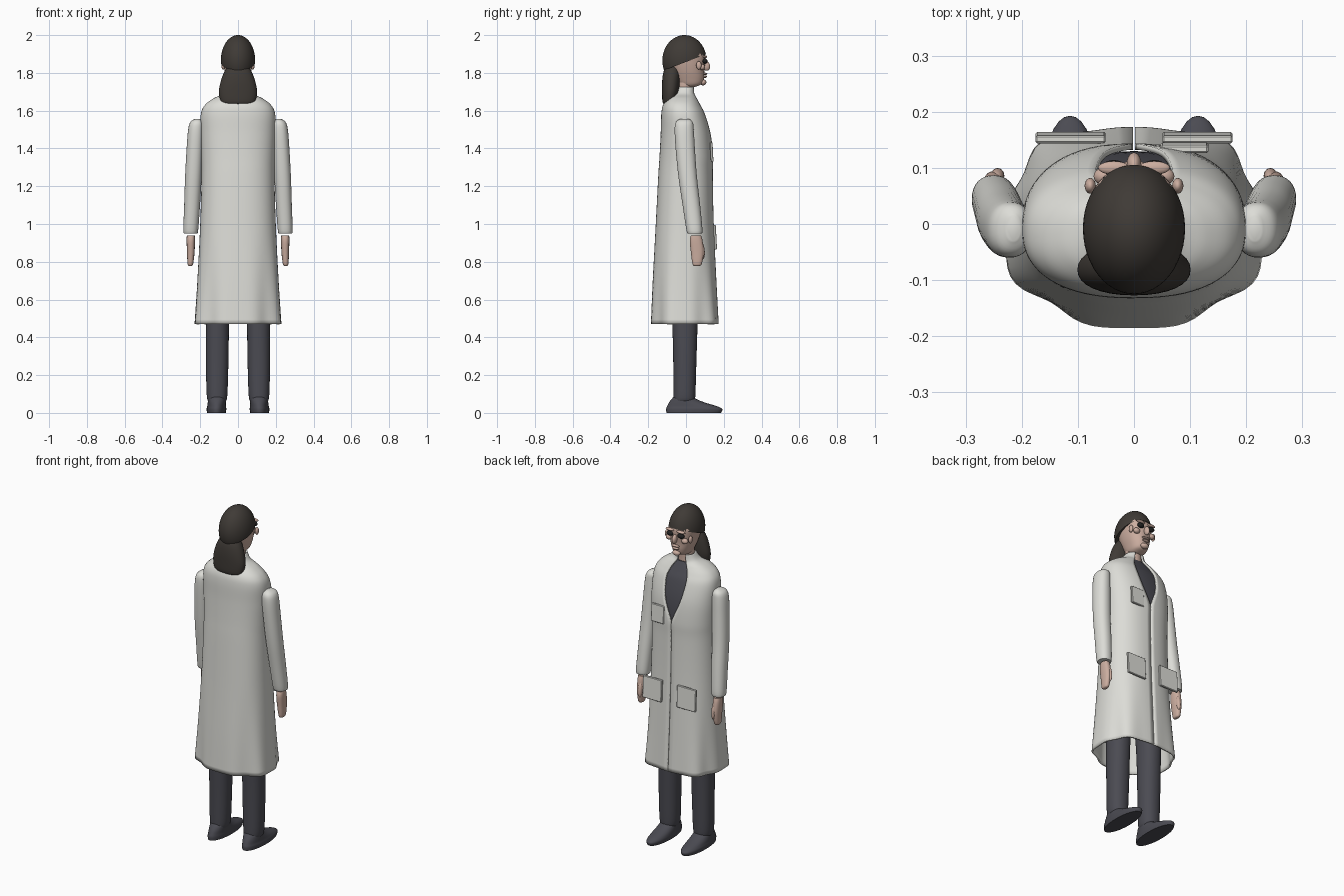
import bpy, bmesh, math
from mathutils import Matrix


def material(name, col):
    m = bpy.data.materials.new(name)
    m.diffuse_color = (*col, 1)
    return m


WHITE = material("cloth_white", (0.72, 0.72, 0.68))
DARK = material("cloth_dark", (0.07, 0.07, 0.085))
HAIR = material("hair_dark", (0.05, 0.043, 0.037))
SKIN = material("skin", (0.6, 0.42, 0.35))
BLACK = material("black", (0.015, 0.015, 0.015))


def finish(bm, name, mat, angle=50):
    me = bpy.data.meshes.new(name)
    bm.to_mesh(me)
    bm.free()
    me.shade_smooth()
    me.set_sharp_from_angle(angle=math.radians(angle))
    me.materials.append(mat)
    ob = bpy.data.objects.new(name, me)
    bpy.context.collection.objects.link(ob)
    return ob


def spline(keys, steps):
    """Catmull-Rom through tuples of numbers."""
    out = []
    for i in range(len(keys) - 1):
        p = [keys[max(i - 1, 0)], keys[i], keys[i + 1], keys[min(i + 2, len(keys) - 1)]]
        for s in range(steps):
            t = s / steps
            out.append([0.5 * (2 * b + (c - a) * t + (2 * a - 5 * b + 4 * c - d) * t * t
                               + (3 * b - a - 3 * c + d) * t ** 3) for a, b, c, d in zip(*p)])
    return out + [list(keys[-1])]


def loft(name, keys, mat, n=2.0, seg=32, steps=5, open_front=False, shape=None):
    """Keys bottom to top: z, centre x, half width, back y, front y, (front gap)."""
    bm = bmesh.new()
    rings = []
    for k in spline(keys, steps):
        z, cx, rx, y0, y1 = k[:5]
        rx = max(rx, 0.001)
        cy, ry = (y0 + y1) / 2, (y1 - y0) / 2
        gap = math.asin(min(0.9, max(k[5], 0.001) / rx)) if open_front else 0
        ring = []
        for j in range(seg + open_front):
            a = gap + (2 * math.pi - 2 * gap) * j / seg
            s, c = math.sin(a), math.cos(a)
            f = shape(a, z) if shape else 1
            ring.append(bm.verts.new((cx + f * rx * math.copysign(abs(s) ** (2 / n), s),
                                      cy + f * ry * math.copysign(abs(c) ** (2 / n), c), z)))
        rings.append(ring)
    for lo, hi in zip(rings, rings[1:]):
        for j in range(seg):
            q = (j + 1) % len(lo)
            bm.faces.new((lo[j], hi[j], hi[q], lo[q]))
    if not open_front:
        bm.faces.new(rings[0])
        bm.faces.new(rings[-1][::-1])
    return finish(bm, name, mat)


def blob(name, loc, size, mat, rot=0):
    bm = bmesh.new()
    bmesh.ops.create_uvsphere(bm, u_segments=20, v_segments=12, radius=1)
    bmesh.ops.transform(bm, verts=bm.verts, matrix=Matrix.Translation(loc)
                        @ Matrix.Rotation(rot, 4, 'X') @ Matrix.Diagonal((*size, 1)))
    return finish(bm, name, mat)


# Coat: open shell with a front gap and folds that deepen towards the hem
def folds(a, z):
    k = max(0, (1.0 - z) / 0.53) ** 1.5
    return 1 + k * (0.035 * math.cos(5 * a + math.pi) + 0.02 * math.cos(9 * a))


coat = loft("coat", [
    (0.47, 0, 0.23, -0.183, 0.176, 0), (0.70, 0, 0.215, -0.175, 0.162, 0),
    (1.00, 0, 0.20, -0.16, 0.147, 0), (1.25, 0, 0.193, -0.147, 0.142, 0),
    (1.36, 0, 0.195, -0.14, 0.143, 0.002), (1.48, 0, 0.199, -0.134, 0.132, 0.04),
    (1.58, 0, 0.197, -0.131, 0.105, 0.056), (1.63, 0, 0.175, -0.122, 0.08, 0.05),
    (1.665, 0, 0.13, -0.10, 0.06, 0.036), (1.69, 0, 0.078, -0.07, 0.047, 0.025),
    (1.725, 0, 0.052, -0.05, 0.045, 0.022)],
    WHITE, n=2.35, seg=72, steps=6, open_front=True, shape=folds)
mod = coat.modifiers.new("thickness", 'SOLIDIFY')
mod.thickness = 0.01
mod.offset = -1

# Shirt under the coat
loft("shirt", [(1.1, 0, 0.17, -0.12, 0.125), (1.36, 0, 0.175, -0.12, 0.13),
               (1.48, 0, 0.18, -0.115, 0.12), (1.58, 0, 0.175, -0.11, 0.093),
               (1.63, 0, 0.15, -0.1, 0.068), (1.68, 0, 0.07, -0.06, 0.04)], DARK, n=2.35)

# Patch pockets on the front
for name, x, z, w, h, y in (("hip_pocket_a", 0.113, 0.93, 0.125, 0.13, 0.154),
                            ("hip_pocket_b", -0.113, 0.93, 0.125, 0.13, 0.154),
                            ("chest_pocket", 0.09, 1.38, 0.085, 0.105, 0.136)):
    bm = bmesh.new()
    bmesh.ops.create_cube(bm, size=1)
    bmesh.ops.transform(bm, verts=bm.verts, matrix=Matrix.Translation((x, y, z))
                        @ Matrix.Rotation(0.05, 4, 'X') @ Matrix.Diagonal((w, 0.014, h, 1)))
    bmesh.ops.bevel(bm, geom=bm.edges[:], offset=0.003, segments=1, affect='EDGES')
    finish(bm, name, WHITE, 30)

# Limbs, both sides
for s, side in ((1, "right"), (-1, "left")):
    loft(side + "_sleeve", [
        (0.95, s * 0.25, 0.032, 0.012, 0.078), (0.965, s * 0.25, 0.039, 0.003, 0.087),
        (1.10, s * 0.243, 0.042, -0.018, 0.075), (1.25, s * 0.236, 0.044, -0.04, 0.058),
        (1.40, s * 0.228, 0.044, -0.055, 0.047), (1.50, s * 0.222, 0.042, -0.06, 0.041),
        (1.54, s * 0.218, 0.034, -0.053, 0.035), (1.557, s * 0.215, 0.012, -0.03, 0.015)],
        WHITE, n=2.2)
    loft(side + "_hand", [
        (0.778, s * 0.252, 0.008, 0.042, 0.072), (0.79, s * 0.252, 0.015, 0.034, 0.084),
        (0.85, s * 0.25, 0.02, 0.026, 0.094), (0.91, s * 0.25, 0.022, 0.02, 0.088),
        (0.94, s * 0.25, 0.021, 0.026, 0.08)], SKIN, n=2.4, seg=24)
    blob(side + "_thumb", (s * 0.243, 0.086, 0.86), (0.012, 0.013, 0.045), SKIN, 0.1)
    loft(side + "_trouser_leg", [
        (0.06, s * 0.111, 0.046, -0.065, 0.045), (0.10, s * 0.111, 0.055, -0.066, 0.05),
        (0.30, s * 0.11, 0.06, -0.068, 0.056), (0.55, s * 0.108, 0.063, -0.075, 0.065),
        (0.85, s * 0.1, 0.08, -0.09, 0.085)], DARK, n=2.2)
    loft(side + "_shoe", [
        (0.0, s * 0.114, 0.05, -0.104, 0.186), (0.02, s * 0.114, 0.052, -0.105, 0.192),
        (0.035, s * 0.113, 0.05, -0.1, 0.165), (0.055, s * 0.112, 0.048, -0.09, 0.1),
        (0.075, s * 0.111, 0.046, -0.075, 0.052), (0.09, s * 0.111, 0.04, -0.06, 0.04)],
        DARK, n=2.1)
    # Face halves
    blob(side + "_eye", (s * 0.036, 0.1, 1.862), (0.022, 0.014, 0.014), BLACK)
    blob(side + "_brow", (s * 0.036, 0.1, 1.885), (0.028, 0.012, 0.008), SKIN)
    blob(side + "_cheek", (s * 0.052, 0.085, 1.83), (0.02, 0.016, 0.016), SKIN)
    blob(side + "_ear", (s * 0.078, 0.068, 1.84), (0.01, 0.014, 0.022), SKIN)

# Head
loft("neck", [(1.62, 0, 0.055, -0.06, 0.04), (1.70, 0, 0.045, -0.05, 0.036),
              (1.80, 0, 0.045, -0.05, 0.04)], SKIN)
loft("head", [
    (1.725, 0, 0.03, -0.02, 0.045), (1.74, 0, 0.045, -0.04, 0.082),
    (1.77, 0, 0.057, -0.06, 0.095), (1.81, 0, 0.07, -0.075, 0.097),
    (1.86, 0, 0.08, -0.095, 0.103), (1.90, 0, 0.082, -0.1, 0.1),
    (1.95, 0, 0.06, -0.08, 0.075), (1.98, 0, 0.02, -0.03, 0.03)], SKIN, n=2.3)
blob("nose", (0, 0.107, 1.838), (0.013, 0.02, 0.027), SKIN, 0.25)
blob("upper_lip", (0, 0.1, 1.795), (0.025, 0.013, 0.006), SKIN)
blob("lower_lip", (0, 0.099, 1.78), (0.022, 0.012, 0.007), SKIN)
blob("chin", (0, 0.09, 1.75), (0.025, 0.018, 0.016), SKIN)

# Hair cap, cut along a rising hairline, and the hanging tail
bm = bmesh.new()
bmesh.ops.create_uvsphere(bm, u_segments=48, v_segments=32, radius=1)
bmesh.ops.transform(bm, verts=bm.verts, matrix=Matrix.Translation((0, -0.008, 1.865))
                    @ Matrix.Diagonal((0.091, 0.117, 0.135, 1)))
bmesh.ops.bisect_plane(bm, geom=bm.verts[:] + bm.edges[:] + bm.faces[:], clear_inner=True,
                       plane_co=(0, 0, 1.858), plane_no=(0, -0.38, 1))
bmesh.ops.holes_fill(bm, edges=[e for e in bm.edges if e.is_boundary])
finish(bm, "hair_cap", HAIR)
loft("hair_tail", [
    (1.633, 0, 0.07, -0.112, -0.06), (1.645, 0, 0.09, -0.124, -0.05),
    (1.70, 0, 0.101, -0.127, -0.036), (1.76, 0, 0.09, -0.126, -0.03),
    (1.81, 0, 0.07, -0.118, -0.03), (1.845, 0, 0.045, -0.1, -0.04)], HAIR, n=2.2)
